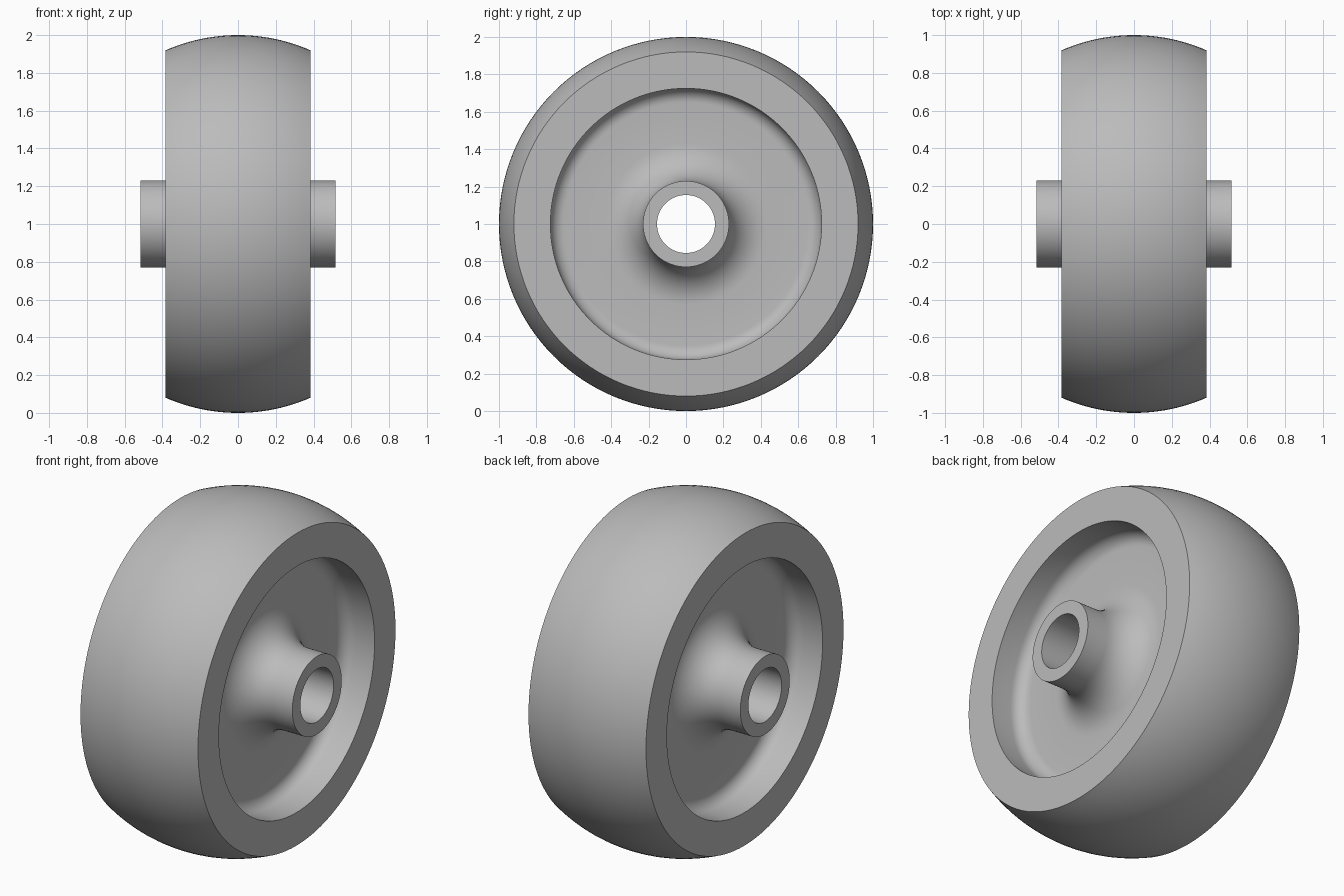
import bpy, bmesh, math
from mathutils import Matrix, Vector

cube = bpy.data.objects.get("Cube")
if cube:
    bpy.data.objects.remove(cube, do_unlink=True)

SEGMENTS = 128
HALF_WIDTH, HALF_HUB, HALF_WEB = 0.383, 0.515, 0.18
TREAD_R, EDGE_R, RECESS_R = 1.0, 0.92, 0.725
HUB_R, BORE_R = 0.23, 0.155
HUB_FILLET, RIM_FILLET = 0.2, 0.075

grey = bpy.data.materials.new("plain_grey")
grey.use_nodes = True
colour = (0.5, 0.5, 0.5, 1)
grey.diffuse_color = colour
grey.node_tree.nodes["Principled BSDF"].inputs["Base Color"].default_value = colour


def arc(cx, cr, radius, start, end, steps):
    """Points (x, r) on a circular arc, angles in degrees from the x axis."""
    angles = [math.radians(start + (end - start) * i / steps) for i in range(steps + 1)]
    return [(cx + radius * math.cos(a), cr + radius * math.sin(a)) for a in angles]


# Half profile from the bore, out over the hub, web and rim
half = [(HALF_HUB, BORE_R), (HALF_HUB, HUB_R)]
half += arc(HALF_WEB + HUB_FILLET, HUB_R + HUB_FILLET, HUB_FILLET, 270, 180, 12)
half += arc(HALF_WEB + RIM_FILLET, RECESS_R - RIM_FILLET, RIM_FILLET, 180, 90, 8)
half += [(HALF_WIDTH, RECESS_R)]

# Crowned tread
crown = TREAD_R - EDGE_R
tread_radius = (HALF_WIDTH ** 2 + crown ** 2) / (2 * crown)
spread = math.degrees(math.asin(HALF_WIDTH / tread_radius))
tread = arc(0, TREAD_R - tread_radius, tread_radius, 90 - spread, 90 + spread, 24)

# Closed profile, mirrored across the middle, then spun about the axle
profile = half + tread + [(-x, r) for x, r in reversed(half)]
bm = bmesh.new()
verts = [bm.verts.new((x, 0, r)) for x, r in profile]
edges = [bm.edges.new((v, verts[(i + 1) % len(verts)])) for i, v in enumerate(verts)]
bmesh.ops.spin(bm, geom=verts + edges, cent=(0, 0, 0), axis=(1, 0, 0),
               angle=math.tau, steps=SEGMENTS, use_merge=True)
bmesh.ops.remove_doubles(bm, verts=bm.verts, dist=0.0001)
bmesh.ops.recalc_face_normals(bm, faces=bm.faces)
bmesh.ops.translate(bm, verts=bm.verts, vec=Vector((0, 0, TREAD_R)))

mesh = bpy.data.meshes.new("wheel")
bm.to_mesh(mesh)
bm.free()
mesh.materials.append(grey)
wheel = bpy.data.objects.new("wheel", mesh)
bpy.context.collection.objects.link(wheel)
bpy.context.view_layer.objects.active = wheel
wheel.select_set(True)
bpy.ops.object.shade_smooth_by_angle(angle=math.radians(30))
